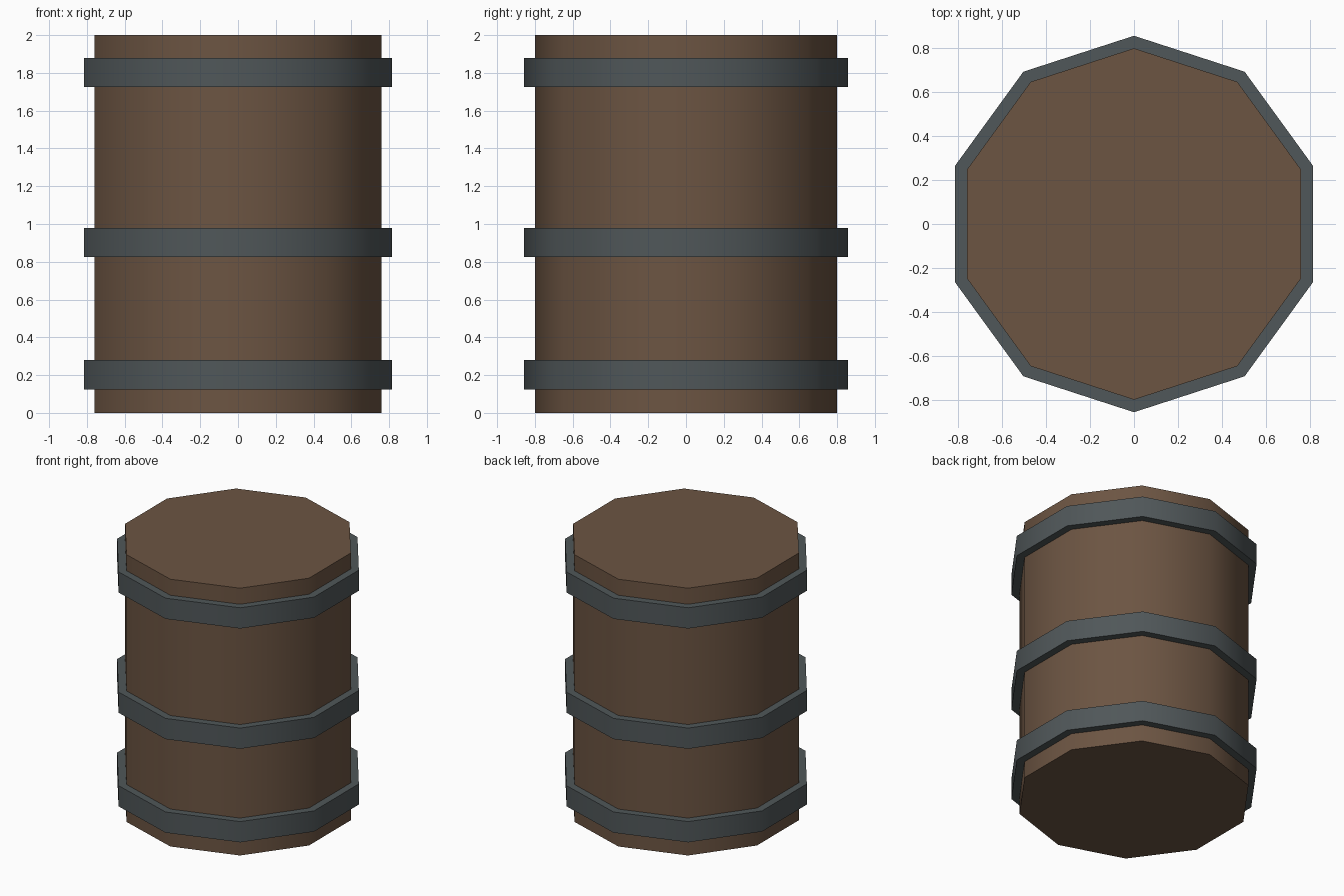
import bpy, math

if "Cube" in bpy.data.objects:
    bpy.data.objects.remove(bpy.data.objects["Cube"])

SIDES = 10


def material(name, color):
    mat = bpy.data.materials.new(name)
    mat.diffuse_color = (*color, 1)
    mat.use_nodes = True
    mat.node_tree.nodes["Principled BSDF"].inputs["Base Color"].default_value = mat.diffuse_color
    return mat


def drum(name, radius, z0, z1, mat):
    """Ten-sided cylinder between two heights, smooth around its side."""
    bpy.ops.mesh.primitive_cylinder_add(
        vertices=SIDES, radius=radius, depth=z1 - z0,
        location=(0, 0, (z0 + z1) / 2))
    obj = bpy.context.object
    obj.name = name
    obj.data.materials.append(mat)
    bpy.ops.object.shade_smooth_by_angle(angle=math.radians(45))
    return obj


wood = material("wood", (0.15, 0.09, 0.055))
iron = material("iron", (0.08, 0.095, 0.10))

# Wooden body
drum("barrel_body", 0.80, 0.0, 2.0, wood)

# Iron hoops
for name, z in (("lower_hoop", 0.125), ("middle_hoop", 0.825), ("upper_hoop", 1.725)):
    drum(name, 0.857, z, z + 0.155, iron)
